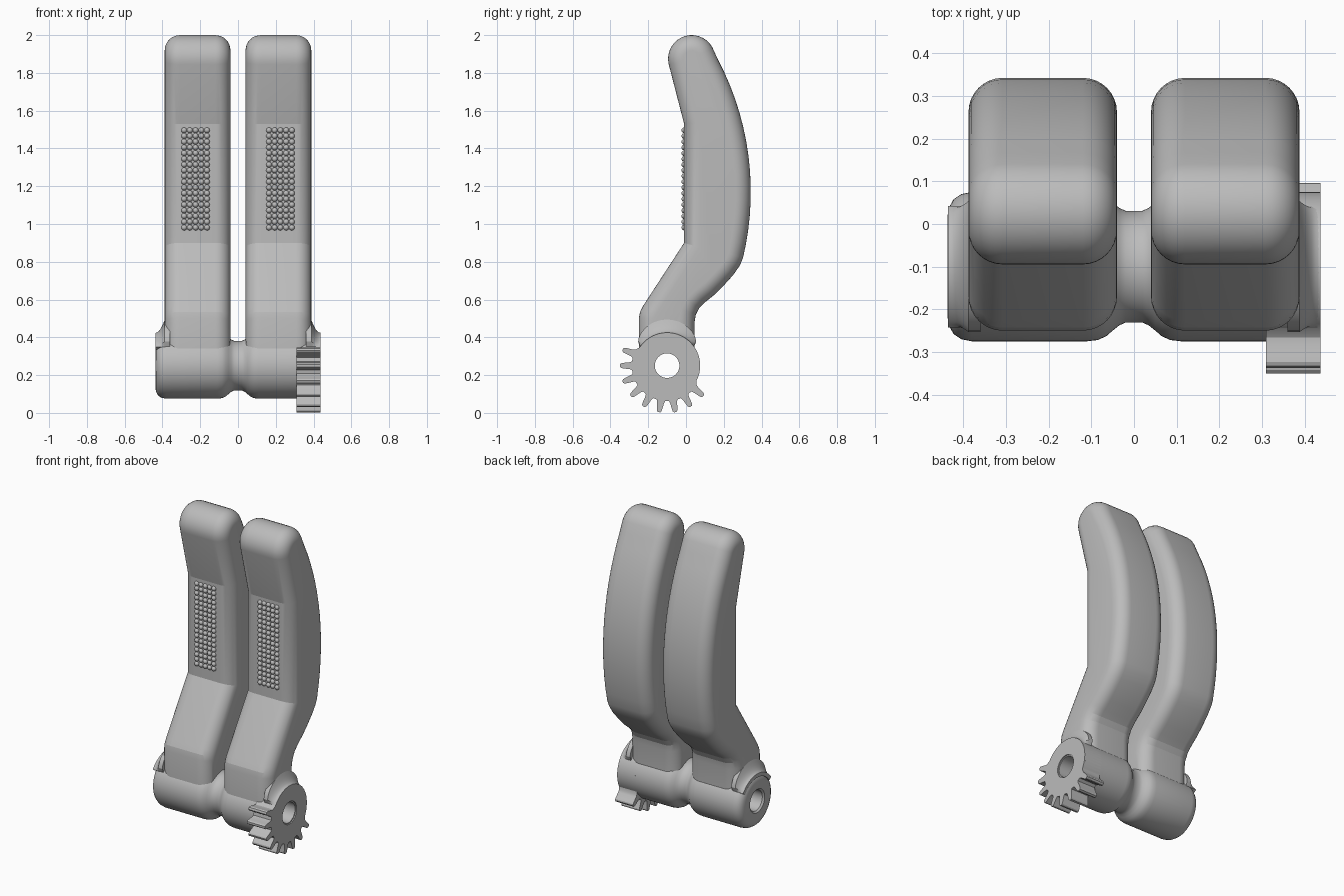
import bpy, bmesh
from math import sin, cos, pi, radians
from mathutils import Vector, Matrix

if "Cube" in bpy.data.objects:
    bpy.data.objects.remove(bpy.data.objects["Cube"], do_unlink=True)

grey = bpy.data.materials.new("plain_grey")
grey.use_nodes = True
grey.diffuse_color = (0.5, 0.5, 0.5, 1)
grey.node_tree.nodes["Principled BSDF"].inputs["Base Color"].default_value = (0.5, 0.5, 0.5, 1)

AXIS_Y, AXIS_Z = -0.10, 0.25   # hinge axis, running along x
BARREL_R, BORE_R, END_X = 0.175, 0.065, 0.437


def finish(name, bm, angle=25, mirror=False):
    bmesh.ops.recalc_face_normals(bm, faces=bm.faces)
    mesh = bpy.data.meshes.new(name)
    bm.to_mesh(mesh)
    bm.free()
    mesh.materials.append(grey)
    ob = bpy.data.objects.new(name, mesh)
    bpy.context.collection.objects.link(ob)
    bpy.ops.object.select_all(action='DESELECT')
    ob.select_set(True)
    bpy.context.view_layer.objects.active = ob
    bpy.ops.object.shade_smooth_by_angle(angle=radians(angle))
    if mirror:
        ob.modifiers.new("mirror", 'MIRROR').use_mirror_merge = False
    return ob


def loft(rings, closed=False):
    """Skin closed rings of points; join last to first, or cap both ends."""
    bm = bmesh.new()
    rows = [[bm.verts.new(p) for p in ring] for ring in rings]
    pairs = list(zip(rows, rows[1:])) + ([(rows[-1], rows[0])] if closed else [])
    for a, b in pairs:
        for i in range(len(a)):
            j = (i + 1) % len(a)
            bm.faces.new((a[i], a[j], b[j], b[i]))
    if not closed:
        bm.faces.new(rows[0])
        bm.faces.new(rows[-1])
    return bm


def polar(x, r, deg):
    a = radians(deg)
    return (x, AXIS_Y + r * cos(a), AXIS_Z + r * sin(a))


def arc(cy, cz, r, start, end, steps):
    angles = [radians(start + (end - start) * i / steps) for i in range(steps + 1)]
    return [Vector((cy + r * cos(a), cz + r * sin(a))) for a in angles]


def inset(points, d):
    """Move a clockwise outline inwards by d."""
    out = []
    for i, p in enumerate(points):
        d1 = (p - points[i - 1]).normalized()
        d2 = (points[(i + 1) % len(points)] - p).normalized()
        n1, n2 = Vector((d1.y, -d1.x)), Vector((d2.y, -d2.x))
        out.append(p + (n1 + n2) * d / (1 + n1.dot(n2)))
    return out


# Fingers: side outline swept across x with rounded edges
front = [(-.1, .335), (-.25, .28), (-.25, .5), (-.243, .535), (-.225, .57), (-.01, .9), (-.01, 1.53)]
heel = [(.285, .78), (.25, .73), (.2, .675), (.15, .625), (.1, .585),
        (.07, .555), (.052, .52), (.045, .48), (.045, .28)]
outline = [Vector(p) for p in front]
outline += arc(.03, 1.875, .125, 194, 28, 15)
outline += arc(-1.157, 1.17, 1.5, 28, -13.5, 14)
outline += [Vector(p) for p in heel]
ROUND, INNER, OUTER, STEPS = 0.08, 0.04, 0.388, 8
sections = []
for side in (-1, 1):
    for k in range(STEPS + 1):
        a = pi / 2 * (k if side > 0 else STEPS - k) / STEPS
        x = OUTER - ROUND * (1 - sin(a)) if side > 0 else INNER + ROUND * (1 - sin(a))
        sections.append([(x, p.x, p.y) for p in inset(outline, ROUND * (1 - cos(a)))])
finish("finger", loft(sections), 13, mirror=True)

# Grip bumps on the finger fronts
bm = bmesh.new()
for col in range(5):
    for row in range(18):
        spot = Matrix.Translation((0.164 + col * 0.0303, -0.009, 0.981 + row * 0.0303))
        bmesh.ops.create_icosphere(bm, subdivisions=2, radius=0.0155, matrix=spot)
finish("grip_bumps", bm, 60, mirror=True)

# Hinge barrel: bored tube with a narrow neck and one rounded end
flare = [(.02, .131), (.035, .138), (.05, .15), (.065, .163), (.085, .172), (.11, BARREL_R)]
profile = [(-END_X, .075), (-END_X, .12), (-.433, .14), (-.423, .158), (-.405, .17), (-.38, BARREL_R)]
profile += [(-x, r) for x, r in reversed(flare)] + flare
profile += [(.43, BARREL_R), (.43, BORE_R), (-.427, BORE_R)]
finish("hinge_barrel", loft([[polar(x, r, d * 6) for x, r in profile] for d in range(60)], closed=True), 30)

# Fillets blending the outer finger sides into the barrel ends
rings = []
for i in range(25):
    h = 0.07 * sin(pi * i / 24) ** 0.5
    curve = [(OUTER + 0.048 * t, 0.174 + h * (1 - t) ** 2) for t in (0, .12, .25, .4, .6, .8, 1)]
    loop = [(.36, .15), (.36, .174 + h)] + curve + [(.436, .15)]
    rings.append([polar(x, r, 35 + 110 * i / 24) for x, r in loop])
finish("barrel_fillet", loft(rings), 30, mirror=True)

# Gear sector: nine teeth below, plain disc above
tooth = [(-7, .187), (-5.2, .2), (-4, .225), (-3, .243), (-1.5, .25),
         (1.5, .25), (3, .243), (4, .225), (5.2, .2), (7, .187)]
rim = [(160 + 20 * k + d, r) for k in range(9) for d, r in tooth]
rim += [(d, BARREL_R) for d in range(332, 512, 6)]
gear = [[polar(x, r if outer else 0.072, d) for d, r in rim]
        for x, outer in ((.31, True), (END_X, True), (END_X, False), (.31, False))]
finish("gear_sector", loft(gear, closed=True), 25)
